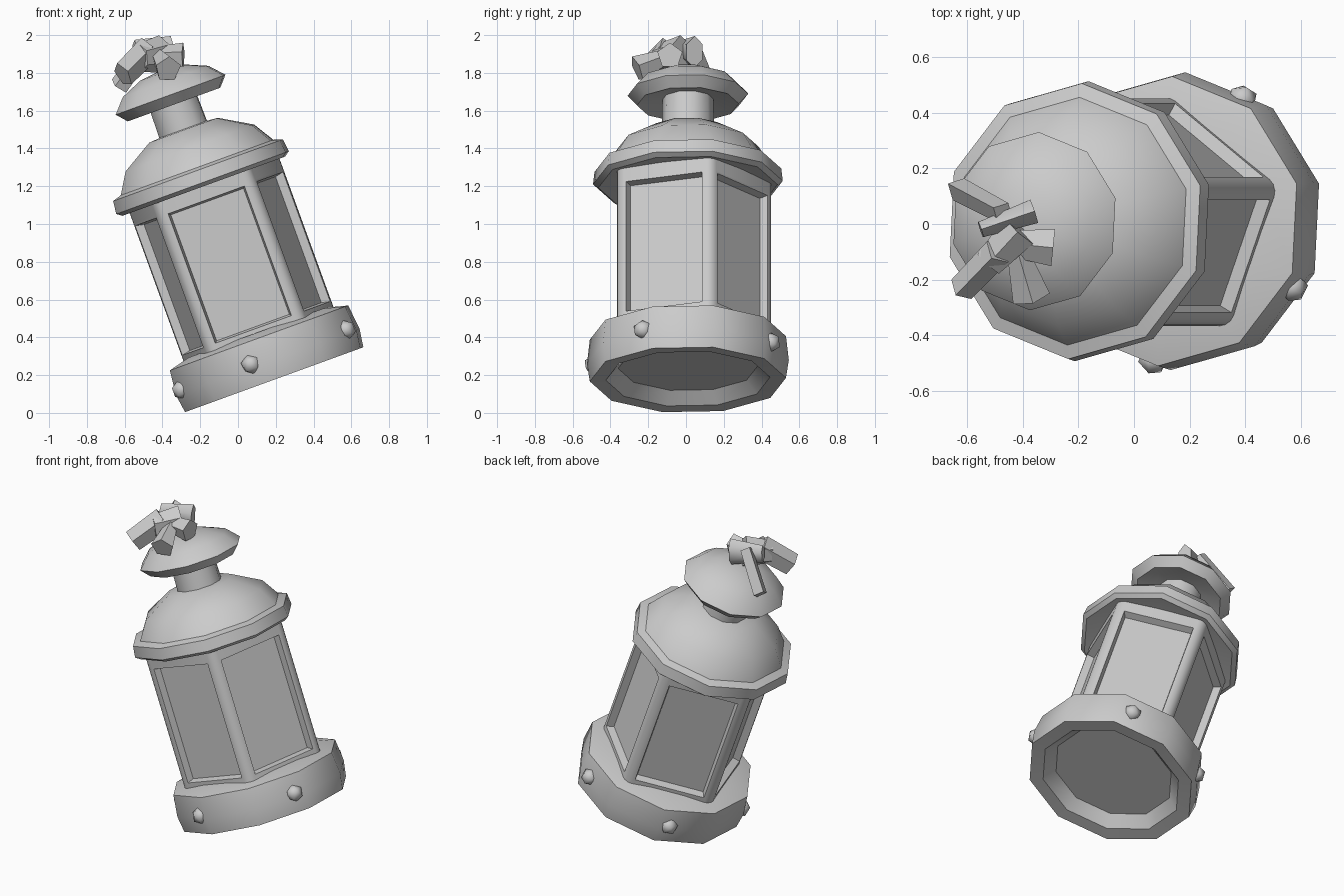
import bpy, bmesh, math
from mathutils import Matrix, Vector

if "Cube" in bpy.data.objects:
    bpy.data.objects.remove(bpy.data.objects["Cube"])

# Whole lantern leans to the left around its base
LEAN = Matrix.Translation((0.226, 0.01, 0.082)) @ Matrix.Rotation(math.radians(-20), 4, 'Y')
OFFSET = math.radians(15)

grey = bpy.data.materials.new("plain grey")
grey.diffuse_color = (0.6, 0.6, 0.6, 1)
grey.use_nodes = True
grey.node_tree.nodes["Principled BSDF"].inputs["Base Color"].default_value = grey.diffuse_color


def finish(name, bm, matrix=LEAN, angle=40):
    bmesh.ops.recalc_face_normals(bm, faces=bm.faces[:])
    mesh = bpy.data.meshes.new(name)
    bm.to_mesh(mesh)
    bm.free()
    mesh.transform(matrix)
    mesh.materials.append(grey)
    ob = bpy.data.objects.new(name, mesh)
    bpy.context.collection.objects.link(ob)
    bpy.ops.object.select_all(action='DESELECT')
    ob.select_set(True)
    bpy.context.view_layer.objects.active = ob
    bpy.ops.object.shade_smooth_by_angle(angle=math.radians(angle))
    return ob


def lathe(name, profile, sides=10):
    """Ten-sided turned part; profile is (radius, height) from axis to axis."""
    bm = bmesh.new()
    rings = []
    for r, h in profile:
        if r == 0:
            rings.append([bm.verts.new((0, 0, h))] * sides)
        else:
            rings.append([bm.verts.new((r * math.cos(OFFSET + i * math.tau / sides),
                                        r * math.sin(OFFSET + i * math.tau / sides), h))
                          for i in range(sides)])
    for a, b in zip(rings, rings[1:]):
        for i in range(sides):
            j = (i + 1) % sides
            bm.faces.new(list(dict.fromkeys((a[i], a[j], b[j], b[i]))))
    finish(name, bm)


def limb(name, p0, r0, p1, r1, sides=5, flat=1.0):
    """Tapered prism between two points, optionally thinned sideways."""
    p0, p1 = Vector(p0), Vector(p1)
    d = p1 - p0
    bm = bmesh.new()
    bmesh.ops.create_cone(bm, cap_ends=True, segments=sides, radius1=r0, radius2=r1,
                          depth=d.length)
    m = (Matrix.Translation((p0 + p1) / 2) @ d.to_track_quat('Z', 'Y').to_matrix().to_4x4()
         @ Matrix.Diagonal((flat, 1, 1, 1)))
    finish(name, bm, m, 50)


# Base ring with a recess underneath
lathe("base", [(0, .17), (.37, .17), (.435, .105), (.52, .10), (.535, .20),
               (.52, .335), (.40, .365), (0, .365)])

# Roof: thick rim and rounded dome
lathe("roof", [(0, 1.21), (.38, 1.20), (.475, 1.19), (.503, 1.21), (.495, 1.28),
               (.445, 1.295), (.375, 1.405), (.20, 1.505), (0, 1.52)])

# Chimney and its cap
lathe("chimney", [(0, 1.46), (.14, 1.46), (.135, 1.70), (0, 1.70)])
lathe("chimney_cap", [(0, 1.69), (.13, 1.68), (.27, 1.65), (.32, 1.705),
                      (.25, 1.78), (.13, 1.83), (0, 1.845)])

# Five-sided body with rounded corners and sunken windows
bm = bmesh.new()
bmesh.ops.create_cone(bm, cap_ends=True, segments=5, radius1=.455, radius2=.455, depth=.88)
bmesh.ops.transform(bm, verts=bm.verts[:], matrix=Matrix.Translation((0, 0, .77)))
bm.verts.ensure_lookup_table()
first = math.atan2(bm.verts[0].co.y, bm.verts[0].co.x)
bmesh.ops.rotate(bm, verts=bm.verts[:], cent=(0, 0, 0),
                 matrix=Matrix.Rotation(math.radians(16) - first, 3, 'Z'))
corners = [e for e in bm.edges if abs(e.verts[0].co.z - e.verts[1].co.z) > .5]
bmesh.ops.bevel(bm, geom=corners, offset=.04, segments=3, profile=.5, affect='EDGES')
for h in (.375, 1.13):
    bmesh.ops.bisect_plane(bm, geom=bm.verts[:] + bm.edges[:] + bm.faces[:],
                           plane_co=(0, 0, h), plane_no=(0, 0, 1))
bm.normal_update()
panes = [f for f in bm.faces if abs(f.normal.z) < .3 and f.calc_area() > .2
         and .6 < f.calc_center_median().z < .9]
bmesh.ops.inset_individual(bm, faces=panes, thickness=.018)
bmesh.ops.inset_individual(bm, faces=panes, thickness=.014, depth=-.045)
finish("body", bm)

# Studs around the base
for n, a in enumerate((260, 332, 60, 130, 199)):
    a = math.radians(a)
    bm = bmesh.new()
    bmesh.ops.create_icosphere(bm, subdivisions=1, radius=.055)
    spot = Matrix.Translation((.505 * math.cos(a), .505 * math.sin(a), .218))
    finish(f"stud_{n + 1}", bm, LEAN @ spot @ Matrix.Rotation(a, 4, 'Z'), 45)

# Knotted tie on top of the cap
limb("knot", (-.52, -.14, 1.88), .075, (-.41, -.02, 1.90), .10, 6, .8)
limb("knot_loop", (-.55, -.02, 1.92), .055, (-.36, .045, 1.91), .085, 6, .6)
limb("tail_back", (-.63, .125, 1.73), .055, (-.47, .04, 1.95), .05, 4, .8)
limb("tail_front", (-.61, -.225, 1.79), .075, (-.48, -.09, 1.92), .08, 5, .7)
limb("knot_end_front", (-.42, -.09, 1.89), .04, (-.37, -.26, 1.82), .072)
limb("knot_end_right", (-.44, -.07, 1.89), .05, (-.29, -.085, 1.89), .07)
